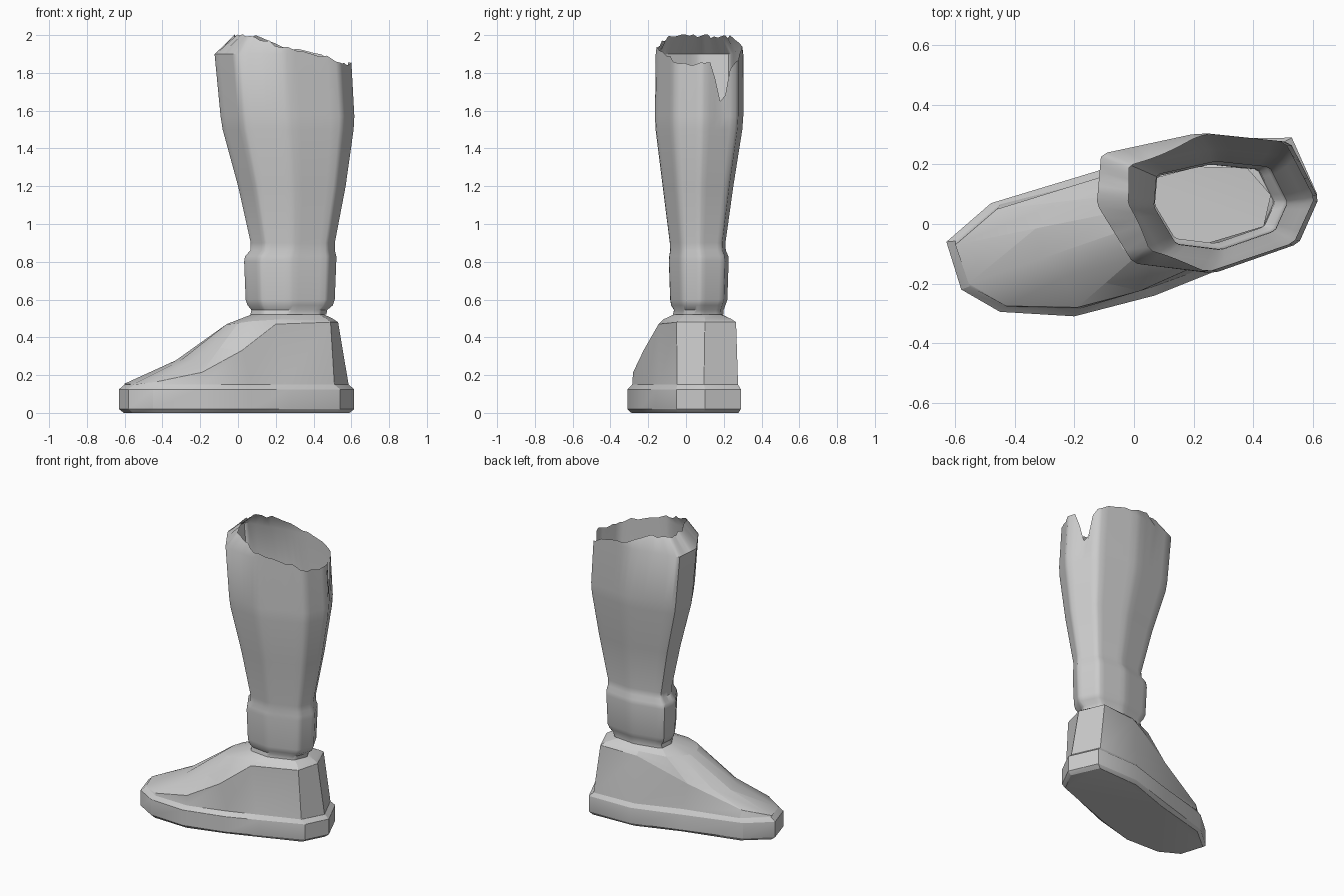
import bpy, bmesh, random
from math import atan2, cos
from mathutils import Vector

random.seed(4)
if "Cube" in bpy.data.objects:
    bpy.data.objects.remove(bpy.data.objects["Cube"])

grey = bpy.data.materials.new("plain grey")
grey.use_nodes = True
COLOUR = (0.6, 0.6, 0.6, 1)
grey.diffuse_color = COLOUR
grey.node_tree.nodes["Principled BSDF"].inputs["Base Color"].default_value = COLOUR


def loft(name, rings, cap=False, bevel=0):
    """Skin a stack of equal-length rings, bottom to top."""
    bm = bmesh.new()
    loops = [[bm.verts.new(p) for p in ring] for ring in rings]
    n = len(loops[0])
    for low, high in zip(loops, loops[1:]):
        for i in range(n):
            j = (i + 1) % n
            bm.faces.new((low[i], low[j], high[j], high[i]))
    if cap:
        bm.faces.new(loops[0][::-1])
    mesh = bpy.data.meshes.new(name)
    bm.to_mesh(mesh)
    bm.free()
    ob = bpy.data.objects.new(name, mesh)
    bpy.context.collection.objects.link(ob)
    mesh.materials.append(grey)
    if bevel:
        mod = ob.modifiers.new("soft edges", "BEVEL")
        mod.width, mod.segments = bevel, 2
        mod.limit_method, mod.angle_limit = "ANGLE", 0.35
    bpy.ops.object.select_all(action="DESELECT")
    ob.select_set(True)
    bpy.context.view_layer.objects.active = ob
    bpy.ops.object.shade_smooth_by_angle(angle=0.7)
    return ob


# Leg cross-section: an uneven octagon, corners slightly chamfered
OCT = [Vector(p) for p in ((.55, -.06), (.62, .09), (.52, .28), (.22, .31),
                           (-.11, .24), (-.125, .07), (0, -.13), (.25, -.16))]
STEPS = (.06, .22, .36, .5, .64, .78, .94)
SECTION = [a.lerp(b, t) for a, b in zip(OCT, OCT[1:] + OCT[:1]) for t in STEPS]


def leg_ring(z, x0, x1, y0, y1):
    return [Vector((x0 + (p.x + .125) / .745 * (x1 - x0),
                    y0 + (p.y + .16) / .47 * (y1 - y0), z)) for p in SECTION]


neck = leg_ring(.52, .065, .47, -.07, .2)
leg = [neck] + [leg_ring(*r) for r in (
    (.545, .07, .475, -.065, .2), (.57, .05, .505, -.08, .21),
    (.6, .04, .515, -.085, .22), (.8, .032, .523, -.092, .227),
    (.83, .037, .523, -.09, .225), (.86, .065, .515, -.085, .212),
    (.9, .067, .515, -.087, .21), (1.2, 0, .573, -.125, .252),
    (1.5, -.082, .616, -.163, .3), (1.57, -.093, .62, -.166, .305))]

# Torn rim: falls towards the heel, turns inwards at the shin, one deep notch
shoulder, rim = [], []
centre = Vector((.26, .08, 0))
for i, p in enumerate(leg_ring(0, -.125, .605, -.162, .305)):
    z = min(2, 2.005 - .265 * max(0, p.x - .02)) + random.uniform(-.018, .006)
    if 9 <= i <= 12:
        z = (1.77, 1.65, 1.68, 1.82)[i - 9]
    low = Vector((p.x, p.y, min(1.9, z - .01)))
    shoulder.append(low)
    inward = (centre - p).normalized() * max(0, .25 - p.x) * .28
    rim.append(Vector((p.x, p.y, z)) + inward)
loft("boot_shaft", leg + [shoulder, rim])

# Foot outline, starting at the heel and going round the far side to the toe
OUTLINE = [Vector((x, y, 0)) for x, y in (
    (.54, -.05), (.615, .1), (.53, .29), (.22, .285), (-.1, .185), (-.48, .07),
    (-.63, -.06), (-.58, -.22), (-.45, -.295), (-.2, -.31), (.07, -.24), (.27, -.16))]
mid = Vector((0, 0, 0))


def sole_ring(z, inset):
    return [p - (p - mid).normalized() * inset + Vector((0, 0, z)) for p in OUTLINE]


# Edge where the side walls meet the instep
ridge = [Vector(p) for p in (
    (.49, -.05, .48), (.53, .1, .48), (.46, .265, .48), (.2, .245, .47),
    (-.12, .155, .33), (-.46, .05, .2), (-.6, -.07, .155), (-.555, -.2, .15),
    (-.43, -.275, .165), (-.19, -.28, .215), (.02, -.225, .33), (.2, -.145, .47))]
# Crowned instep and collar below the ankle
collar = [Vector(p) for p in (
    (.47, -.03, .497), (.505, .1, .497), (.44, .24, .497), (.2, .225, .495),
    (.03, .17, .48), (-.03, .1, .475), (-.06, .04, .47), (-.06, -.03, .47),
    (-.04, -.08, .47), (0, -.115, .475), (.07, -.13, .485), (.22, -.12, .495))]
crown = []
for a, b in zip(ridge, collar):
    p = a.lerp(b, .5)
    if a.x < -.3:
        p.z -= .035
    crown.append(p)


def nearest(p):
    """Point of the neck lying in the same direction as p."""
    d = (p - centre).xy.normalized()
    return max(neck, key=lambda q: (q - centre).xy.normalized().dot(d)).copy()


ankle = [nearest(p) for p in collar]
loft("boot_foot", [sole_ring(0, .025), sole_ring(.02, 0), sole_ring(.125, 0),
                   sole_ring(.15, .03), ridge, crown, collar, ankle],
     cap=True, bevel=.012)
